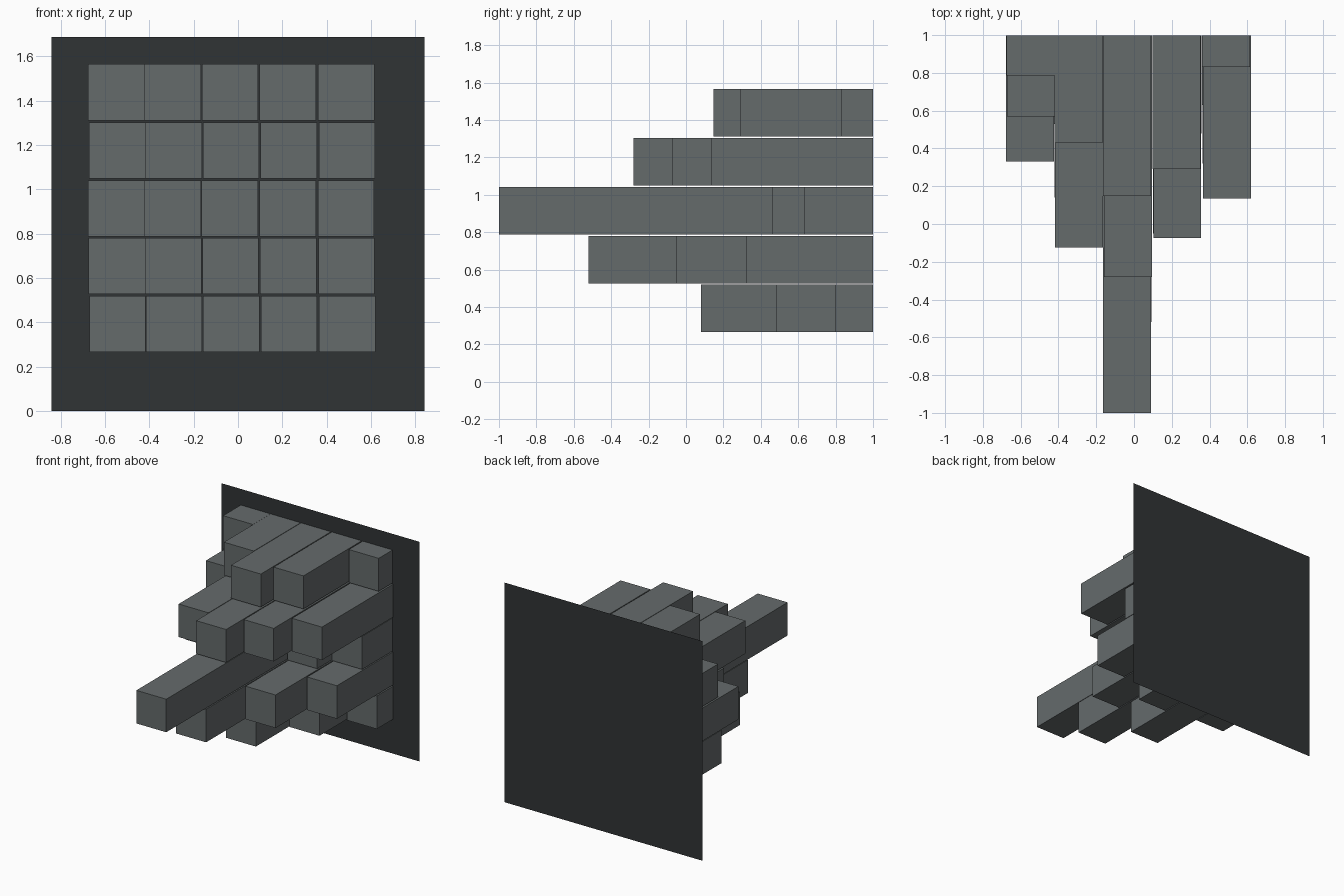
import bpy
import bmesh
from mathutils import Matrix, Vector

if "Cube" in bpy.data.objects:
    bpy.data.objects.remove(bpy.data.objects["Cube"])


def material(name, rgb):
    m = bpy.data.materials.new(name)
    m.diffuse_color = (*rgb, 1)
    m.use_nodes = True
    m.node_tree.nodes["Principled BSDF"].inputs["Base Color"].default_value = m.diffuse_color
    return m


dark = material("dark_grey", (0.03, 0.034, 0.036))
grey = material("slate_grey", (0.13, 0.145, 0.148))


def make_object(name, bm, mat):
    mesh = bpy.data.meshes.new(name)
    bm.to_mesh(mesh)
    bm.free()
    mesh.materials.append(mat)
    obj = bpy.data.objects.new(name, mesh)
    bpy.context.collection.objects.link(obj)
    return obj


def box(name, lo, hi, mat):
    lo, hi = Vector(lo), Vector(hi)
    bm = bmesh.new()
    bmesh.ops.create_cube(bm, size=1, matrix=Matrix.Translation((lo + hi) / 2)
                          @ Matrix.Diagonal((*(hi - lo), 1)))
    return make_object(name, bm, mat)


# Thin square back panel facing the front
bm = bmesh.new()
corners = [(-0.842, 0), (0.842, 0), (0.842, 1.688), (-0.842, 1.688)]
bm.faces.new([bm.verts.new((x, 1, z)) for x, z in corners])
make_object("back_panel", bm, dark)

# Protruding blocks: front y of each block, rows from bottom to top
fronts = [
    (0.84, 0.52, 0.08, 0.48, 0.80),
    (0.53, -0.06, -0.52, -0.05, 0.32),
    (0.33, 0.14, -1.00, 0.46, 0.63),
    (0.57, -0.125, -0.28, -0.075, 0.135),
    (0.785, 0.43, 0.147, 0.292, 0.83),
]
centres_x = (-0.547, -0.292, -0.034, 0.227, 0.490)
centres_z = (0.393, 0.654, 0.914, 1.176, 1.438)
row_shift = (0.003, 0.0, -0.003, 0.002, -0.002)
half = 0.127

for r, (z, dx) in enumerate(zip(centres_z, row_shift)):
    for c, x in enumerate(centres_x):
        box(f"block_row{r + 1}_col{c + 1}",
            (x + dx - half, fronts[r][c], z - half),
            (x + dx + half, 0.999, z + half), grey)
